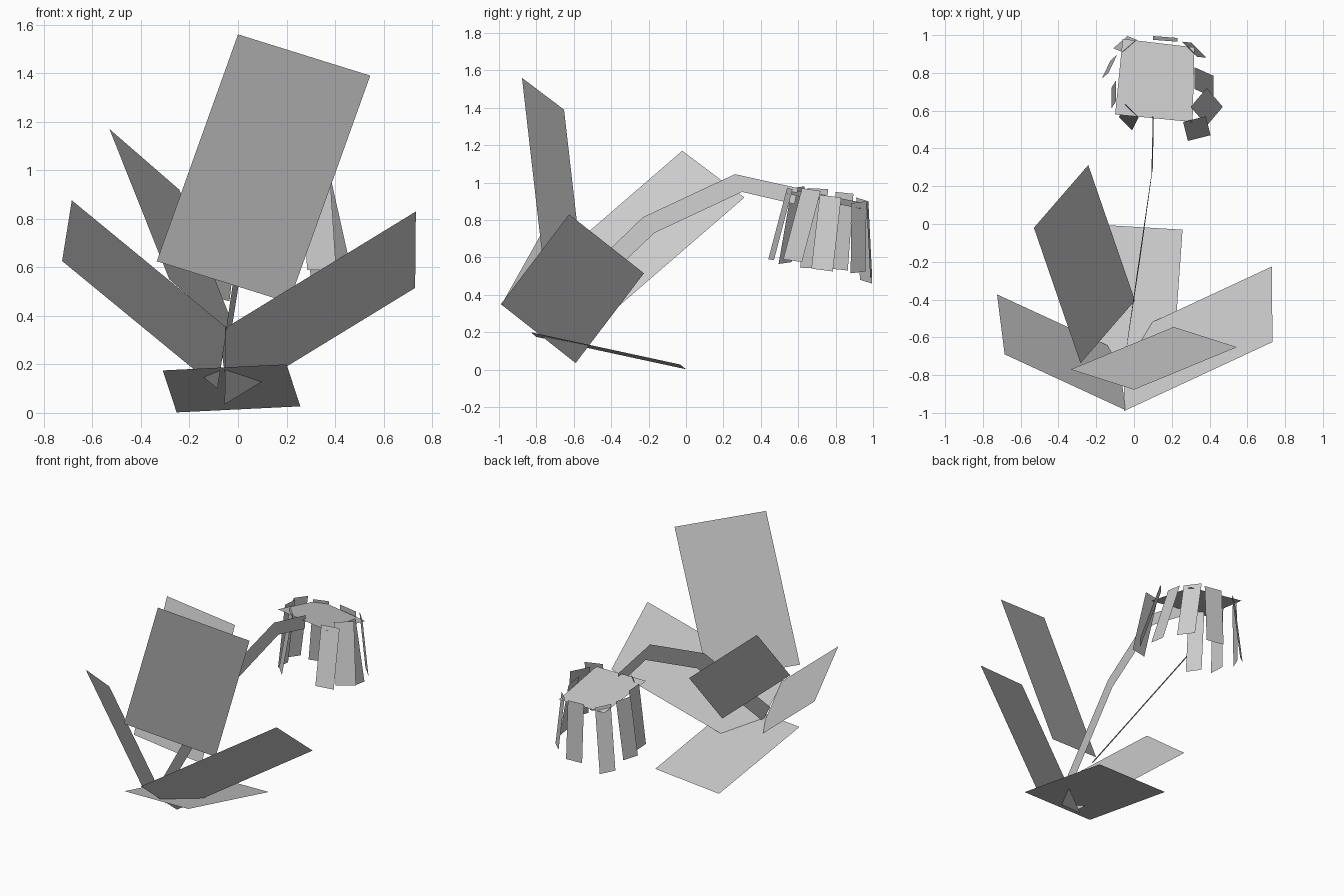
import bpy
from mathutils import Vector


def sheet(name, verts, faces):
    me = bpy.data.meshes.new(name)
    me.from_pydata([tuple(v) for v in verts], [], faces)
    me.update()
    ob = bpy.data.objects.new(name, me)
    bpy.context.collection.objects.link(ob)
    return ob


def blade(name, a, b, d):
    """Flat rectangular blade from one corner and its two neighbours."""
    a, b, d = Vector(a), Vector(b), Vector(d)
    return sheet(name, [a, b, b + d - a, d], [(0, 1, 2, 3)])


# Five broad leaves fanning out from the base
leaves = {
    "leaf_front": ((-0.335, -0.77, 0.625), (0.21, -0.545, 0.455), (0.0, -0.877, 1.56)),
    "leaf_right": ((-0.052, -0.99, 0.35), (-0.055, -0.59, 0.035), (0.733, -0.625, 0.83)),
    "leaf_left": ((-0.045, -0.985, 0.35), (-0.085, -0.668, 0.10), (-0.685, -0.69, 0.876)),
    "leaf_back": ((-0.283, -0.737, 0.55), (0.005, -0.405, 0.30), (-0.53, -0.02, 1.17)),
    "leaf_ground": ((-0.31, -0.80, 0.175), (0.20, -0.83, 0.20), (-0.253, 0.0, 0.002)),
}
for name, corners in leaves.items():
    blade(name, *corners)

# Bent ribbon stem: upper and lower edge (x, y, z) along its path
upper = [(-0.065, -0.83, 0.235), (0.02, -0.23, 0.815), (0.092, 0.262, 1.045), (0.10, 0.60, 0.97)]
lower = [(-0.055, -0.76, 0.165), (0.035, -0.17, 0.73), (0.10, 0.30, 0.95), (0.105, 0.58, 0.885)]
n = len(upper)
sheet("stem", upper + lower, [(i, i + 1, n + i + 1, n + i) for i in range(n - 1)])

# Flower cap: one tilted square
sheet("flower_cap",
      [(-0.10, 0.58, 0.965), (0.31, 0.54, 0.94), (0.32, 0.935, 0.86), (-0.06, 0.98, 0.885)],
      [(0, 1, 2, 3)])

# Hanging petals: two top corners and the bottom corner under the first
petals = [
    ((0.26, 0.54, 0.97), (0.38, 0.57, 0.965), (0.285, 0.44, 0.59)),
    ((0.30, 0.62, 0.97), (0.385, 0.72, 0.955), (0.385, 0.52, 0.59)),
    ((0.32, 0.715, 0.935), (0.32, 0.83, 0.92), (0.42, 0.67, 0.54)),
    ((0.335, 0.885, 0.89), (0.255, 0.965, 0.90), (0.385, 0.88, 0.515)),
    ((0.23, 0.965, 0.89), (0.10, 0.975, 0.90), (0.23, 0.985, 0.49)),
    ((0.015, 0.975, 0.90), (-0.06, 0.91, 0.92), (-0.035, 0.995, 0.46)),
    ((-0.09, 0.895, 0.94), (-0.135, 0.80, 0.95), (-0.125, 0.865, 0.53)),
    ((-0.095, 0.76, 0.965), (-0.095, 0.65, 0.97), (-0.12, 0.72, 0.54)),
    ((-0.045, 0.635, 0.98), (0.025, 0.565, 0.97), (-0.08, 0.565, 0.575)),
]
for i, corners in enumerate(petals):
    blade(f"petal_{i + 1}", *corners)
